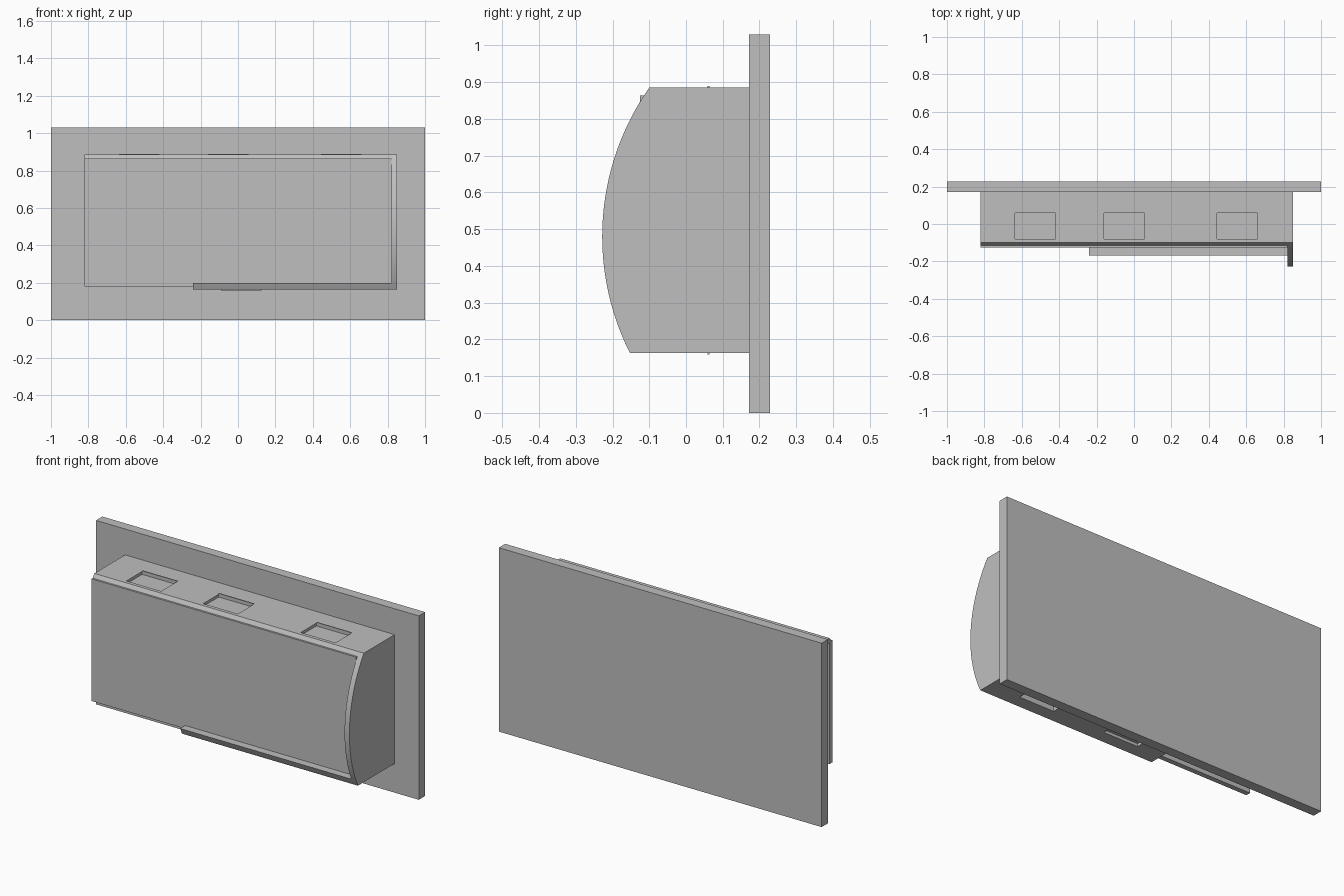
import bpy
import math

if "Cube" in bpy.data.objects:
    bpy.data.objects.remove(bpy.data.objects["Cube"], do_unlink=True)

GREY = (0.52, 0.52, 0.52, 1)
grey = bpy.data.materials.new("plain grey")
grey.use_nodes = True
grey.diffuse_color = GREY
grey.node_tree.nodes["Principled BSDF"].inputs["Base Color"].default_value = GREY

# Housing limits
LEFT, RIGHT, BACK = -0.82, 0.85, 0.172
LOW, HIGH = 0.163, 0.885
WALL = 0.03


def prism(name, profile, x0, x1):
    """Extrude a (y, z) outline along x."""
    n = len(profile)
    verts = [(x, y, z) for x in (x0, x1) for y, z in profile]
    faces = [tuple(range(n))[::-1], tuple(range(n, 2 * n))]
    faces += [(i, (i + 1) % n, n + (i + 1) % n, n + i) for i in range(n)]
    mesh = bpy.data.meshes.new(name)
    mesh.from_pydata(verts, [], faces)
    mesh.materials.append(grey)
    obj = bpy.data.objects.new(name, mesh)
    bpy.context.collection.objects.link(obj)
    # Consistent outward normals
    bpy.context.view_layer.objects.active = obj
    obj.select_set(True)
    bpy.ops.object.mode_set(mode='EDIT')
    bpy.ops.mesh.select_all(action='SELECT')
    bpy.ops.mesh.normals_make_consistent(inside=False)
    bpy.ops.object.mode_set(mode='OBJECT')
    obj.select_set(False)
    return obj


def box(name, x, y, z):
    return prism(name, [(y[0], z[0]), (y[1], z[0]), (y[1], z[1]), (y[0], z[1])], *x)


def bow(z):
    """Front edge y of the bowed outline at height z."""
    radius = 0.705
    return 0.477 - math.sqrt(radius ** 2 - (z - 0.48) ** 2)


def bowed(name, x0, x1, z0, z1, steps):
    """Slab from the back plate to the bowed front edge."""
    heights = [z0 + (z1 - z0) * i / steps for i in range(steps + 1)]
    return prism(name, [(bow(z), z) for z in heights] + [(BACK, z1), (BACK, z0)], x0, x1)


def cut(obj, x, y, z):
    cutter = box("cutter", x, y, z)
    cutter.hide_render = True
    mod = obj.modifiers.new("cut", 'BOOLEAN')
    mod.operation = 'DIFFERENCE'
    mod.solver = 'EXACT'
    mod.object = cutter
    bpy.context.view_layer.objects.active = obj
    bpy.ops.object.modifier_apply(modifier=mod.name)
    bpy.data.objects.remove(cutter, do_unlink=True)


# Back plate and flat front panel
box("back_plate", (-1, 1), (BACK, 0.228), (0, 1.03))
box("front_panel", (LEFT, RIGHT - WALL), (-0.125, -0.097), (0.18, 0.864))

# Bowed side wall, top shelf and short bottom shelf
side = bowed("side_wall", RIGHT - WALL, RIGHT, LOW, HIGH, 32)
top = bowed("top_shelf", LEFT, RIGHT - WALL, HIGH - 0.025, HIGH, 2)
bottom = bowed("bottom_shelf", -0.24, RIGHT - WALL, LOW, LOW + 0.035, 3)

# Top pockets, each with a thin rib along its back edge
SLOT_Y = (-0.08, 0.06)
for i, x in enumerate((-0.635, -0.16, 0.445)):
    span = (x, x + 0.215)
    cut(top, span, SLOT_Y, (HIGH - 0.016, HIGH + 0.1))
    box(f"top_rib_{i + 1}", span, (0.058, 0.064), (HIGH - 0.016, HIGH + 0.004))

# Bottom opening, and a shallow pocket with its rib
cut(bottom, (0.445, 0.66), SLOT_Y, (0, 0.3))
cut(bottom, (-0.09, 0.125), SLOT_Y, (0, LOW + 0.016))
box("bottom_rib", (-0.09, 0.125), (0.058, 0.064), (LOW - 0.004, LOW + 0.016))
